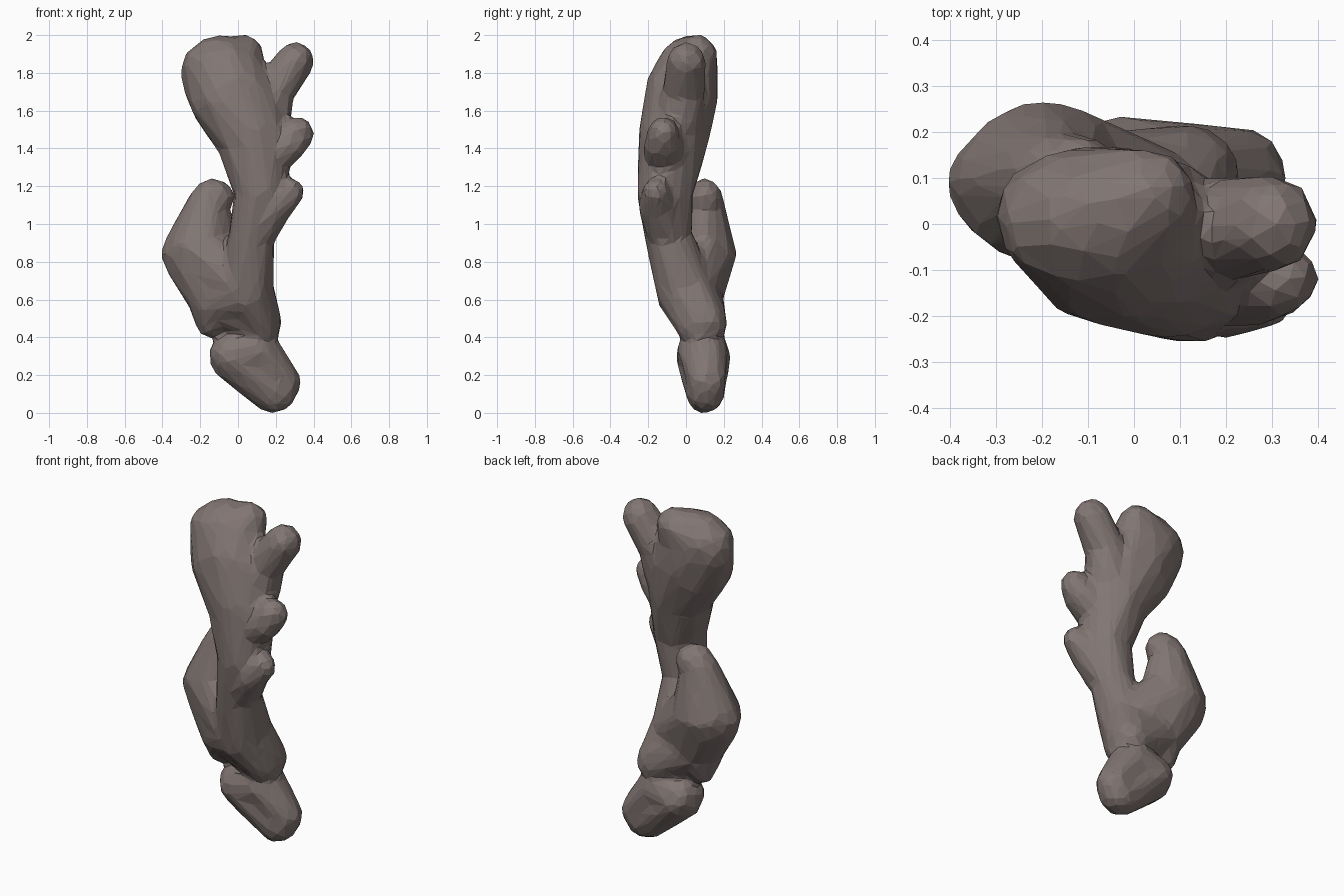
import bpy
import bmesh
import random
from mathutils import Vector

random.seed(4)
LUMPINESS = 0.06

default_cube = bpy.data.objects.get("Cube")
if default_cube:
    bpy.data.objects.remove(default_cube, do_unlink=True)

# One dull grey-brown material
bark = bpy.data.materials.new("grey_brown_bark")
bark.use_nodes = True
colour = (0.22, 0.18, 0.17, 1)
bark.diffuse_color = colour
shader = next(node for node in bark.node_tree.nodes if node.type == "BSDF_PRINCIPLED")
shader.inputs["Base Color"].default_value = colour

# Evenly spread directions shared by every knob
sphere = bmesh.new()
bmesh.ops.create_icosphere(sphere, subdivisions=3, radius=1)
directions = [vert.co.copy() for vert in sphere.verts]
sphere.free()


def knob(x, y, z, width, depth):
    """Points of a lumpy ellipsoid; its height is the mean of its other radii."""
    centre = Vector((x, y, z))
    radii = Vector((width, depth, (width + depth) / 2))
    points = []
    for direction in directions:
        lump = random.uniform(1 - LUMPINESS, 1 + LUMPINESS)
        points.append(centre + lump * Vector(d * r for d, r in zip(direction, radii)))
    return points


def limb(bm, *knobs):
    """Wrap a hull around each neighbouring pair of knobs."""
    for first, second in zip(knobs, knobs[1:]):
        verts = [bm.verts.new(point) for point in first + second]
        bmesh.ops.convex_hull(bm, input=verts)
        loose = [vert for vert in bm.verts if not vert.link_faces]
        bmesh.ops.delete(bm, geom=loose, context="VERTS")


bm = bmesh.new()

# Main stem, bowing forward and swelling into the top knob
stem_base = knob(0.12, 0.08, 0.48, 0.11, 0.14)
stem_low = knob(0.04, 0, 0.65, 0.15, 0.16)
top_knob = knob(-0.08, 0.01, 1.8, 0.22, 0.16)
limb(bm,
     stem_base,
     stem_low,
     knob(0.07, -0.09, 0.92, 0.12, 0.12),
     knob(0.12, -0.11, 1.18, 0.14, 0.15),
     knob(0.08, -0.07, 1.45, 0.19, 0.18),
     knob(-0.02, -0.03, 1.66, 0.23, 0.19),
     top_knob,
     knob(-0.09, 0.03, 1.9, 0.1, 0.1))

# Right corner of the flat crown
limb(bm, top_knob, knob(0.03, 0.06, 1.9, 0.1, 0.1))

# Side lobe behind the stem, from its lower hook to its blunt tip
side_low = knob(-0.1, 0.05, 0.62, 0.17, 0.14)
side_mid = knob(-0.2, 0.09, 0.84, 0.2, 0.17)
limb(bm,
     knob(-0.15, 0.06, 0.47, 0.07, 0.07),
     side_low,
     side_mid,
     knob(-0.16, 0.1, 1.1, 0.11, 0.1),
     knob(-0.13, 0.1, 1.14, 0.11, 0.09))

# Web of flesh joining the side lobe to the stem
limb(bm, stem_base, side_low, stem_low, side_mid)

# Foot, a three-cornered lump closed back onto its first knob
heel = knob(-0.03, 0.09, 0.3, 0.12, 0.14)
toe = knob(0.19, 0.1, 0.11, 0.12, 0.1)
instep = knob(0.22, 0.11, 0.16, 0.11, 0.1)
ankle = knob(0.1, 0.09, 0.33, 0.12, 0.13)
limb(bm, heel, toe, instep, ankle, heel)

# Upper branch beside the top knob
limb(bm,
     knob(0.14, -0.04, 1.54, 0.14, 0.13),
     knob(0.19, -0.01, 1.7, 0.11, 0.11),
     knob(0.3, 0, 1.86, 0.1, 0.1))

# Middle bud
limb(bm,
     knob(0.15, -0.1, 1.34, 0.11, 0.12),
     knob(0.27, -0.12, 1.42, 0.09, 0.1),
     knob(0.31, -0.12, 1.48, 0.09, 0.08))

# Lower bud
limb(bm,
     knob(0.11, -0.11, 0.98, 0.11, 0.11),
     knob(0.2, -0.15, 1.1, 0.09, 0.1),
     knob(0.28, -0.16, 1.17, 0.07, 0.07))

mesh = bpy.data.meshes.new("knobbly_root")
bmesh.ops.recalc_face_normals(bm, faces=bm.faces)
bm.to_mesh(mesh)
bm.free()
mesh.materials.append(bark)
root = bpy.data.objects.new("knobbly_root", mesh)
bpy.context.collection.objects.link(root)

# Fuse the lobes into one skin, then reduce it to coarse flat facets
fuse = root.modifiers.new("fuse_lobes", "REMESH")
fuse.mode = "VOXEL"
fuse.voxel_size = 0.02
soften = root.modifiers.new("soften_joints", "SMOOTH")
soften.iterations = 2
facet = root.modifiers.new("coarse_facets", "DECIMATE")
facet.ratio = 0.07
